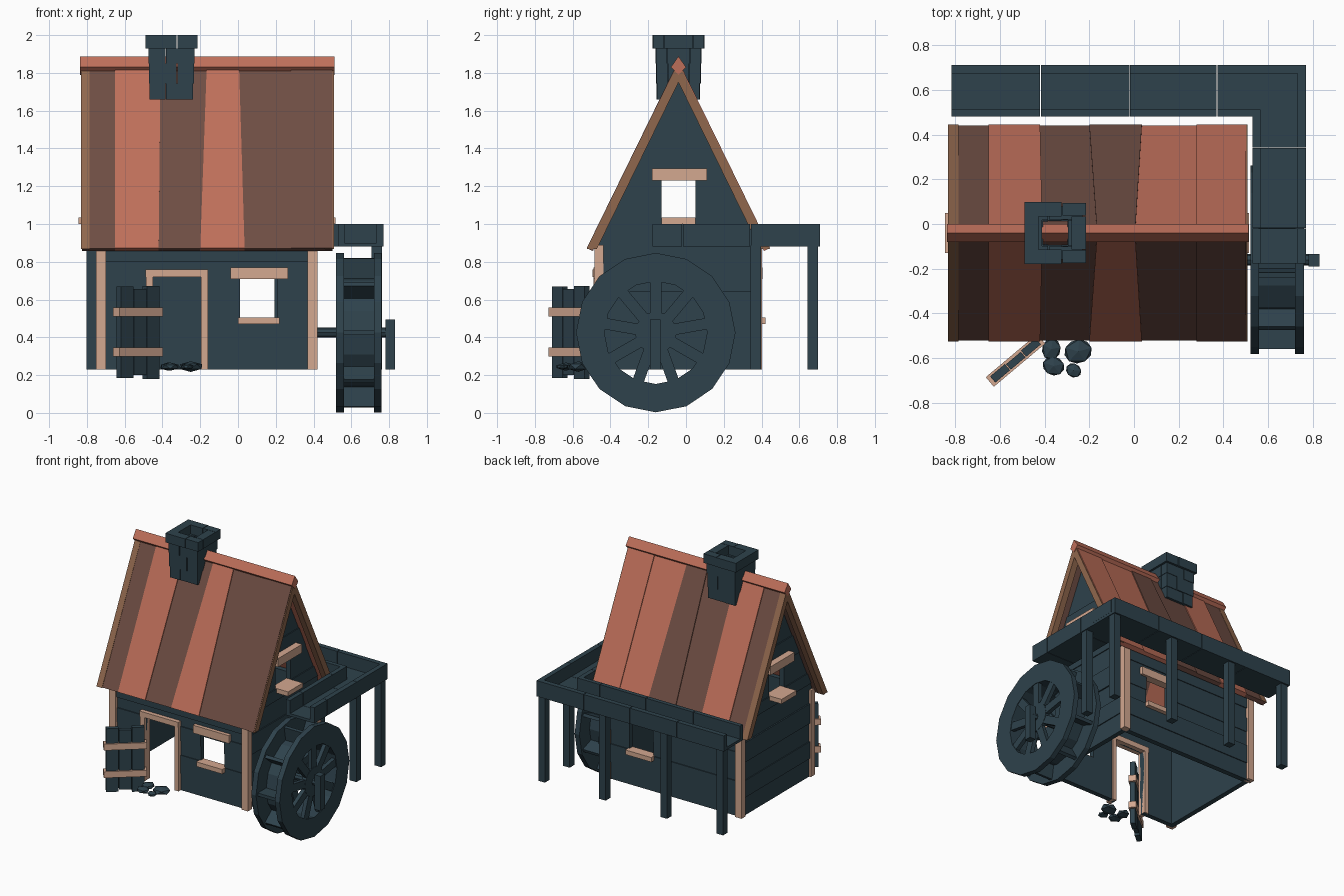
import bpy, bmesh, math, random
from mathutils import Matrix, Vector

random.seed(4)
if "Cube" in bpy.data.objects:
    bpy.data.objects.remove(bpy.data.objects["Cube"])


def material(name, r, g, b):
    lin = [((c / 255 + 0.055) / 1.055) ** 2.4 for c in (r, g, b)] + [1]
    m = bpy.data.materials.new(name)
    m.use_nodes = True
    m.diffuse_color = lin
    m.node_tree.nodes["Principled BSDF"].inputs["Base Color"].default_value = lin
    return m


SLATE = material("slate blue timber", 46, 66, 76)
CLAY = material("clay red planks", 190, 111, 90)
BROWN = material("dark brown planks", 110, 77, 67)
PALE = material("pale wood", 211, 168, 144)
TAN = material("tan rafter wood", 144, 103, 77)


def prism(bm, pts, a, b, axis="z"):
    """Extrude a flat outline from a to b along an axis."""
    def place(p, d):
        return {"x": (d, p[0], p[1]), "y": (p[0], d, p[1]), "z": (p[0], p[1], d)}[axis]
    low = [bm.verts.new(place(p, a)) for p in pts]
    top = [bm.verts.new(place(p, b)) for p in pts]
    bm.faces.new(low)
    bm.faces.new(top[::-1])
    for i in range(len(pts)):
        j = (i + 1) % len(pts)
        bm.faces.new((low[i], low[j], top[j], top[i]))
    return low + top


def box(bm, x0, x1, y0, y1, z0, z1):
    return prism(bm, [(x0, y0), (x1, y0), (x1, y1), (x0, y1)], z0, z1)


def finish(name, bm, mat, matrix=None):
    bmesh.ops.recalc_face_normals(bm, faces=bm.faces)
    mesh = bpy.data.meshes.new(name)
    bm.to_mesh(mesh)
    bm.free()
    mesh.materials.append(mat)
    ob = bpy.data.objects.new(name, mesh)
    bpy.context.scene.collection.objects.link(ob)
    if matrix:
        ob.matrix_world = matrix
    return ob


def block(name, mat, *dims):
    bm = bmesh.new()
    box(bm, *dims)
    return finish(name, bm, mat)


YC = -0.04      # ridge line
FLOOR = 0.23
SLOPE = 0.49    # roof half width per unit of height


# Walls: stacked boards, interrupted by openings (u0, u1, z0, z1)
def wall(name, axis, depth, out, edges, span, openings):
    bm = bmesh.new()
    for k, (z0, z1) in enumerate(zip(edges, edges[1:])):
        mid = (z0 + z1) / 2
        cuts = [o[:2] for o in openings if o[2] < mid < o[3]]
        (l0, r0), (l1, r1) = span(z0), span(z1)
        stops = [(l0, l1)] + [(u, u) for o in cuts for u in o] + [(r0, r1)]
        face = depth + out * (0.007 * (k % 2) + random.uniform(0, 0.004))
        for a, b in zip(stops[::2], stops[1::2]):
            prism(bm, [(a[0], z0), (b[0], z0), (b[1], z1), (a[1], z1)],
                  depth - out * 0.035, face, axis)
    finish(name, bm, SLATE)


door = (-0.45, -0.195, FLOOR, 0.72)
window = (0.01, 0.21, 0.5, 0.72)
long_edges = [FLOOR, 0.36, 0.5, 0.61, 0.72, 0.8, 0.92]
wall("front_wall", "y", -0.462, -1, long_edges, lambda z: (-0.735, 0.405), [door, window])
wall("back_wall", "y", 0.378, 1, long_edges, lambda z: (-0.735, 0.405), [window])


def gable_span(z):
    w = min(0.42, SLOPE * (1.8 - z))
    return YC - w, YC + w


gable_edges = [FLOOR, 0.37, 0.5, 0.64, 0.79, 0.94, 1.03, 1.23, 1.39, 1.77]
loft = (-0.13, 0.05, 1.03, 1.23)
wall("right_gable", "x", 0.405, 1, gable_edges, gable_span, [loft])
wall("left_gable", "x", -0.735, -1, gable_edges, gable_span, [loft])

# Corner posts
for x in (-0.725, 0.395):
    for y in (-0.46, 0.378):
        block("corner_post", PALE, x - 0.027, x + 0.027, y - 0.024, y + 0.024, FLOOR, 0.89)

# Window lintels and sills
for side, y in ((-1, -0.46), (1, 0.375)):
    for part, x0, x1, z0, z1, reach in (("lintel", -0.04, 0.265, 0.71, 0.77, 0.03),
                                        ("sill", 0, 0.22, 0.47, 0.505, 0.045)):
        ys = sorted((y - side * 0.03, y + side * reach))
        block("window_" + part, PALE, x0, x1, *ys, z0, z1)
for side, x in ((-1, -0.735), (1, 0.405)):
    for part, y0, y1, z0, z1, reach in (("lintel", -0.18, 0.11, 1.23, 1.295, 0.06),
                                        ("sill", -0.13, 0.05, 1.0, 1.035, 0.11)):
        xs = sorted((x - side * 0.03, x + side * reach))
        block("loft_" + part, PALE, *xs, y0, y1, z0, z1)

# Door frame
for x in (-0.468, -0.178):
    block("door_jamb", PALE, x - 0.018, x + 0.018, -0.49, -0.42, FLOOR, 0.73)
block("door_head", PALE, -0.49, -0.16, -0.495, -0.42, 0.72, 0.76)

# Open door: three uneven boards and two battens
swing = Matrix.Translation((-0.53, -0.61, 0)) @ Matrix.Rotation(math.radians(40), 4, "Z")
bm = bmesh.new()
for i, (z0, z1) in enumerate(((0.185, 0.67), (0.2, 0.655), (0.18, 0.672))):
    x = -0.135 + i * 0.09
    box(bm, x + 0.002, x + 0.088, -0.018, 0.018 - 0.004 * (i % 2), z0, z1)
finish("door_boards", bm, SLATE, swing)
for z in (0.322, 0.533):
    bm = bmesh.new()
    box(bm, -0.15, 0.15, -0.028, 0.028, z - 0.024, z + 0.024)
    finish("door_batten", bm, PALE, swing)

# Stepping stones
for x, y, r in ((-0.37, -0.56, 0.055), (-0.25, -0.57, 0.07), (-0.36, -0.635, 0.055), (-0.27, -0.655, 0.04)):
    bm = bmesh.new()
    bmesh.ops.create_icosphere(bm, subdivisions=1, radius=r)
    turn = Matrix.Rotation(random.uniform(0, 3), 4, "Z")
    finish("step_stone", bm, SLATE, Matrix.Translation((x, y, 0.245)) @ turn @ Matrix.Diagonal((1, 0.85, 0.4, 1)))

# Roof planks on both slopes
eave_x = [-0.825, -0.65, -0.42, -0.2, 0.035, 0.28, 0.5]
ridge_x = [-0.825, -0.65, -0.41, -0.165, 0.005, 0.28, 0.5]
for side, tones in ((-1, (BROWN, CLAY, BROWN, CLAY, BROWN, BROWN)),
                    (1, (BROWN, CLAY, BROWN, BROWN, CLAY, CLAY))):
    normal = Vector((0, side * 0.898, 0.44))
    for i, tone in enumerate(tones):
        lift = normal * (0.006 * (i % 2))
        bm = bmesh.new()
        pts = prism(bm, [(0, 0), (1, 0), (1, 1), (0, 1)], 0, 1)
        for v in pts:
            xs = ridge_x if v.co.y else eave_x
            y, z = (0, 1.85) if v.co.y else (0.48, 0.87)
            base = Vector((xs[i + int(v.co.x)], YC + side * y, z))
            v.co = base + lift - (normal * 0.03 + lift) * (1 - v.co.z)
        finish("roof_plank", bm, tone)

# Barge boards and ridge beam
for x0, x1 in ((-0.832, -0.785), (0.46, 0.507)):
    for side in (-1, 1):
        bm = bmesh.new()
        prism(bm, [(YC + side * y, z) for y, z in ((0.485, 0.868), (0, 1.853), (0, 1.75), (0.432, 0.868))],
              x0, x1, "x")
        finish("barge_board", bm, TAN)
bm = bmesh.new()
prism(bm, [(YC + y, z) for y, z in ((-0.04, 1.83), (0, 1.888), (0.04, 1.83), (0, 1.79))], -0.836, 0.511, "x")
finish("ridge_beam", bm, CLAY)

# Hollow chimney: rings of overlapping bricks
bm = bmesh.new()
cx, cy = -0.3525, -0.04
for k, (z0, z1, w) in enumerate(((1.66, 1.745, 0.115), (1.745, 1.85, 0.119), (1.85, 1.93, 0.122), (1.93, 2.0, 0.138))):
    t = w - 0.064
    joint = 0.03 if k % 2 else -0.03
    for s in (-1, 1):
        ys = sorted((cy + s * t, cy + s * w))
        xs = sorted((cx + s * t, cx + s * w))
        box(bm, cx - w, cx + joint - 0.002, *ys, z0, z1)
        box(bm, cx + joint + 0.002, cx + w, ys[0] + 0.003, ys[1] - 0.003, z0, z1)
        box(bm, *xs, cy - t, cy + t, z0, z1)
finish("chimney", bm, SLATE)

# Water trough: open channel along the back and the wheel side
bm = bmesh.new()
xs = [-0.82, -0.42, -0.02, 0.37, 0.77]
for a, b in zip(xs, xs[1:]):
    a, b = a + 0.003, b - 0.001
    box(bm, a, b, 0.48, 0.71, 0.88, 0.9)
    box(bm, a, b, 0.672, 0.71, 0.9, 1)
    box(bm, a, min(b, 0.565), 0.48, 0.512, 0.9, 1)
ys = [-0.18, -0.02, 0.34, 0.672]
for a, b in zip(ys, ys[1:]):
    a += 0.003
    box(bm, 0.53, 0.77, a, min(b, 0.48), 0.88, 0.9)
    box(bm, 0.732, 0.77, a, b, 0.9, 1)
    box(bm, 0.53, 0.565, a, min(b, 0.48), 0.9, 1)
finish("water_trough", bm, SLATE)
for x, y in ((0.735, 0.37), (0.735, 0.67), (0.22, 0.67), (-0.3, 0.67), (-0.775, 0.67)):
    block("trough_post", SLATE, x - 0.028, x + 0.028, y - 0.028, y + 0.028, FLOOR, 0.885)

# Water wheel
WY, WZ = -0.16, 0.425


def polar(r, a, w=0.0):
    """Point at radius r and angle a from the top, shifted sideways by w."""
    return (WY + r * math.sin(a) + w * math.cos(a), WZ + r * math.cos(a) - w * math.sin(a))


def ring(bm, r0, r1, x0, x1, n=16):
    for i in range(n):
        a, b = 2 * math.pi * i / n, 2 * math.pi * (i + 1) / n
        prism(bm, [polar(r0, a), polar(r1, a), polar(r1, b), polar(r0, b)], x0, x1, "x")


def bars(bm, r0, r1, w, x0, x1, start):
    for i in range(9):
        a = start + 2 * math.pi * i / 9
        prism(bm, [polar(r0, a, -w), polar(r0, a, w), polar(r1, a, w), polar(r1, a, -w)], x0, x1, "x")


for x0, x1 in ((0.52, 0.56), (0.72, 0.76)):
    bm = bmesh.new()
    ring(bm, 0.272, 0.422, x0, x1)
    finish("wheel_rim", bm, SLATE)
    bm = bmesh.new()
    bars(bm, 0.05, 0.28, 0.03, x0 + 0.005, x1 - 0.005, 0)
    ring(bm, 0.01, 0.11, x0 + 0.003, x1 - 0.003)
    finish("wheel_spokes", bm, SLATE)
bm = bmesh.new()
ring(bm, 0.275, 0.3, 0.555, 0.725)
bars(bm, 0.29, 0.4, 0.012, 0.555, 0.725, math.radians(30))
finish("wheel_paddles", bm, SLATE)
bm = bmesh.new()
prism(bm, [polar(0.026, math.pi * i / 4) for i in range(8)], 0.38, 0.8, "x")
finish("wheel_axle", bm, SLATE)
block("axle_lever", SLATE, 0.78, 0.83, -0.19, -0.135, FLOOR, 0.495)
